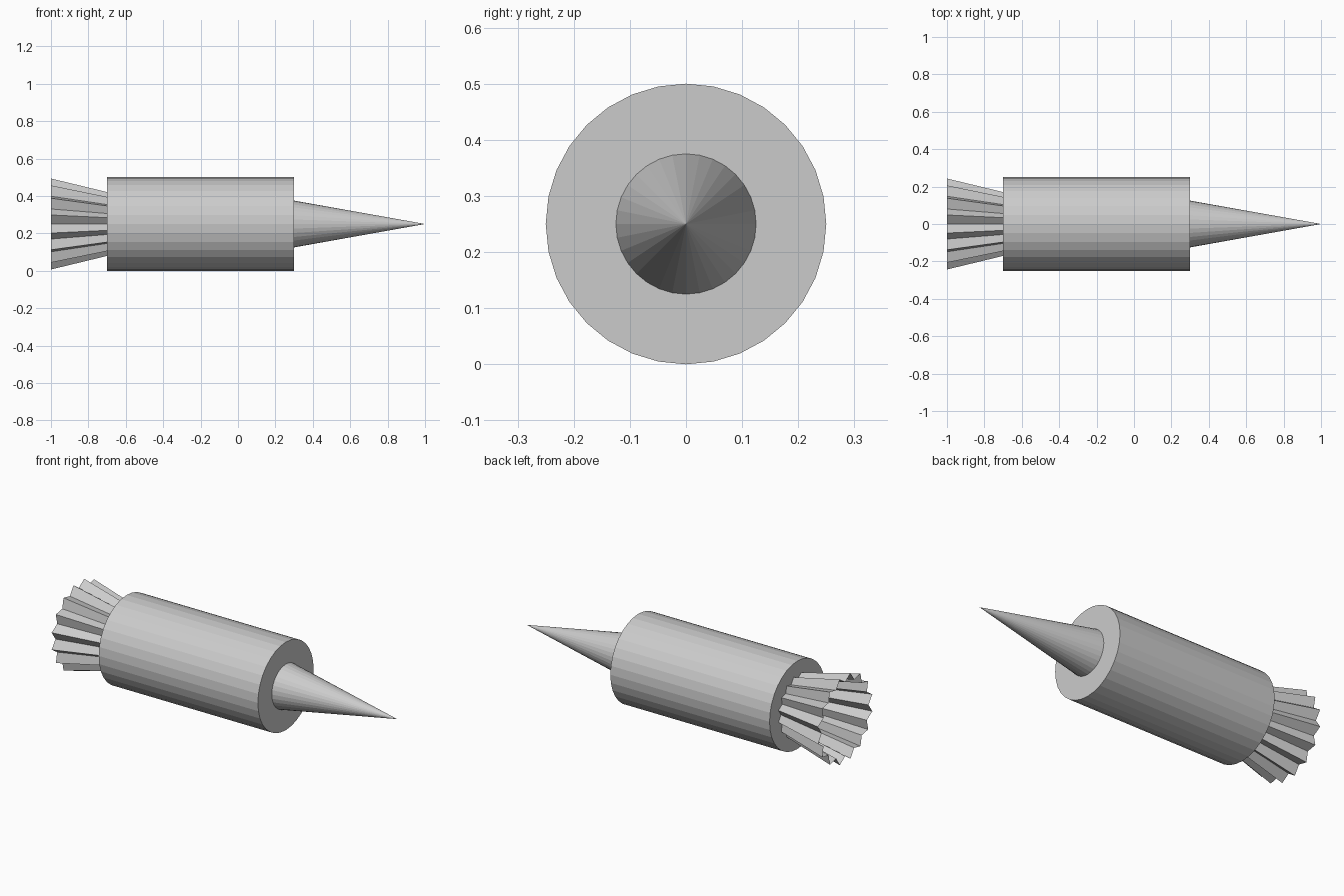
import bpy, bmesh, math

if "Cube" in bpy.data.objects:
    bpy.data.objects.remove(bpy.data.objects["Cube"])

SIDES = 32
CZ = 0.25


def lathe(name, rings, cap_start=False, cap_end=False):
    """Skin rings along x. Each ring: (x, radius on even steps, radius on odd steps)."""
    bm = bmesh.new()
    loops = []
    for x, even, odd in rings:
        loop = []
        for i in range(SIDES):
            a = math.tau * i / SIDES
            r = odd if i % 2 else even
            loop.append(bm.verts.new((x, r * math.cos(a), CZ + r * math.sin(a))))
        loops.append(loop)
    for a, b in zip(loops, loops[1:]):
        for i in range(SIDES):
            j = (i + 1) % SIDES
            bm.faces.new((a[i], a[j], b[j], b[i]))
    if cap_start:
        bm.faces.new(loops[0][::-1])
    if cap_end:
        bm.faces.new(loops[-1])
    bmesh.ops.remove_doubles(bm, verts=bm.verts, dist=1e-6)
    bmesh.ops.recalc_face_normals(bm, faces=bm.faces)
    mesh = bpy.data.meshes.new(name)
    bm.to_mesh(mesh)
    bm.free()
    obj = bpy.data.objects.new(name, mesh)
    bpy.context.collection.objects.link(obj)
    return obj


# Main barrel
lathe("barrel", [(-0.7, 0.25, 0.25), (0.3, 0.25, 0.25)], True, True)

# Pointed tip, closing to a single vertex
lathe("tip", [(0.3, 0.125, 0.125), (1.0, 0.0, 0.0)], True)

# Open pleated tail flaring backwards: valleys on even steps, ridges on odd
lathe("pleated_tail", [(-1.0, 0.21, 0.248), (-0.7, 0.147, 0.174)])
